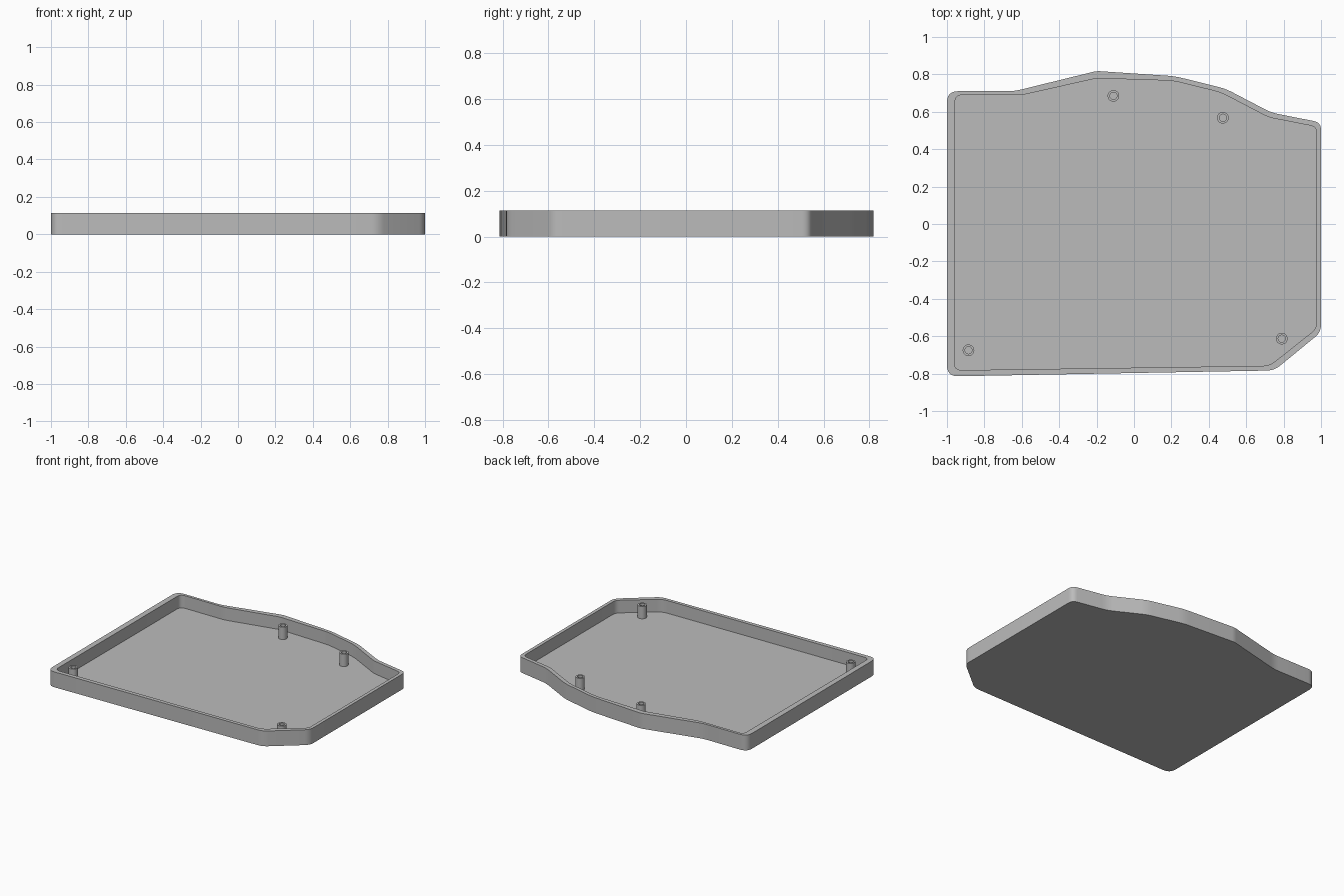
import bpy, bmesh, math
from mathutils import Vector

cube = bpy.data.objects.get("Cube")
if cube:
    bpy.data.objects.remove(cube)

HEIGHT, FLOOR = 0.114, 0.02
ROUND_STEPS, SIDES = 6, 32

grey = bpy.data.materials.new("light grey")
grey.use_nodes = True
grey.diffuse_color = (0.5, 0.5, 0.5, 1)
grey.node_tree.nodes["Principled BSDF"].inputs["Base Color"].default_value = (0.5, 0.5, 0.5, 1)


def finish(bm, name):
    """Turn a bmesh into a smooth-shaded object with sharp edges kept."""
    bmesh.ops.recalc_face_normals(bm, faces=bm.faces)
    mesh = bpy.data.meshes.new(name)
    bm.to_mesh(mesh)
    bm.free()
    mesh.materials.append(grey)
    obj = bpy.data.objects.new(name, mesh)
    bpy.context.collection.objects.link(obj)
    bpy.ops.object.select_all(action="DESELECT")
    bpy.context.view_layer.objects.active = obj
    obj.select_set(True)
    bpy.ops.object.shade_smooth_by_angle(angle=math.radians(30))
    return obj


def rounded(corners):
    """Outline from (x, y, trim) corners; a trim above zero rounds the corner."""
    pts = []
    for i, (x, y, trim) in enumerate(corners):
        p = Vector((x, y))
        if not trim:
            pts.append(p)
            continue
        a = Vector(corners[i - 1][:2])
        b = Vector(corners[(i + 1) % len(corners)][:2])
        a = p + (a - p).normalized() * trim
        b = p + (b - p).normalized() * trim
        for k in range(ROUND_STEPS + 1):
            t = k / ROUND_STEPS
            pts.append(a * (1 - t) ** 2 + p * 2 * t * (1 - t) + b * t * t)
    return pts


def stacked(bm, rings):
    """Skin a closed solid through a series of matching rings."""
    loops = [[bm.verts.new((p[0], p[1], z)) for p in pts] for pts, z in rings]
    for lo, hi in zip(loops, loops[1:]):
        for i in range(len(lo)):
            bm.faces.new((lo[i - 1], lo[i], hi[i], hi[i - 1]))
    bm.faces.new(loops[0])
    bm.faces.new(loops[-1])


# Tray: outer wall, rim, inner wall and floor
outer = rounded([(-1, 0.71, 0.06), (-0.64, 0.71, 0.04), (-0.2, 0.818, 0.02),
                 (0.22, 0.79, 0.04), (0.49, 0.723, 0.04), (0.735, 0.595, 0.04),
                 (1, 0.543, 0.04), (1, -0.578, 0.04), (0.75, -0.783, 0.04),
                 (-1, -0.815, 0.06)])
inner = rounded([(-0.957, 0.69, 0.04), (-0.595, 0.69, 0.03), (-0.2, 0.779, 0.02),
                 (0.21, 0.766, 0.04), (0.465, 0.703, 0.04), (0.72, 0.57, 0.03),
                 (0.975, 0.52, 0.03), (0.975, -0.56, 0.03), (0.725, -0.758, 0.04),
                 (-0.96, -0.782, 0.04)])
bm = bmesh.new()
stacked(bm, [(outer, 0), (outer, HEIGHT), (inner, HEIGHT), (inner, FLOOR)])
finish(bm, "tray")


# Hollow screw posts standing on the floor
def circle(cx, cy, r):
    turn = 2 * math.pi / SIDES
    return [(cx + r * math.cos(i * turn), cy + r * math.sin(i * turn)) for i in range(SIDES)]


posts = {"back_middle": (-0.11, 0.685), "back_left": (0.475, 0.568),
         "front_right": (-0.885, -0.675), "front_left": (0.79, -0.613)}
for place, (x, y) in posts.items():
    wall, hole = circle(x, y, 0.031), circle(x, y, 0.019)
    bm = bmesh.new()
    stacked(bm, [(wall, FLOOR - 0.005), (wall, HEIGHT - 0.002),
                 (hole, HEIGHT - 0.002), (hole, FLOOR + 0.001)])
    finish(bm, place + "_screw_post")
